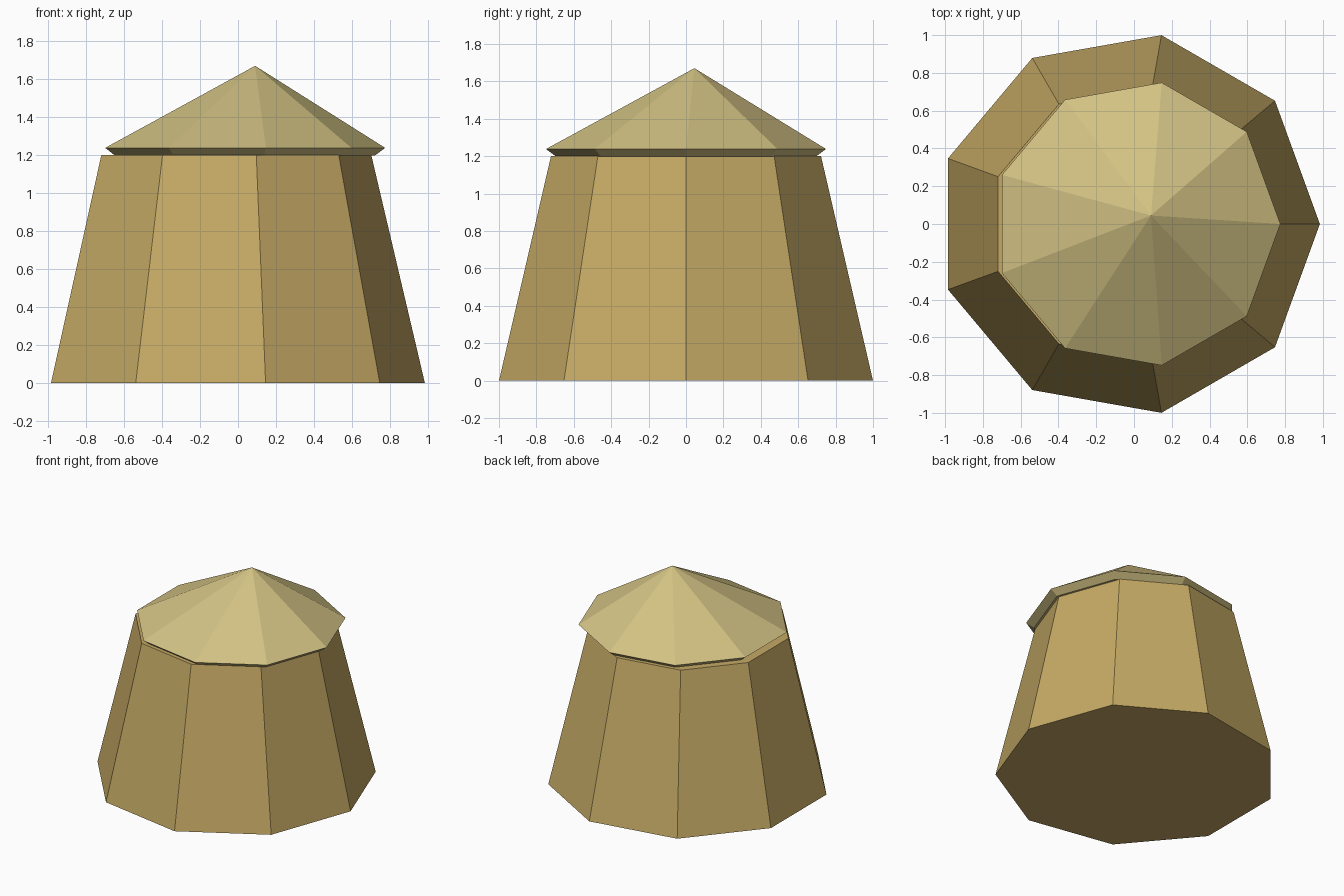
import bpy, bmesh
from math import cos, sin, tau

if "Cube" in bpy.data.objects:
    bpy.data.objects.remove(bpy.data.objects["Cube"])

SIDES = 9


def material(name, rgb):
    mat = bpy.data.materials.new(name)
    mat.diffuse_color = (*rgb, 1)
    mat.use_nodes = True
    mat.node_tree.nodes["Principled BSDF"].inputs["Base Color"].default_value = mat.diffuse_color
    return mat


def loft(name, rings, mat, apex=None):
    """Flat-faced shell through nine-sided rings (centre_x, radius, z), capped or pointed."""
    bm = bmesh.new()
    loops = [[bm.verts.new((cx + r * cos(tau * i / SIDES), r * sin(tau * i / SIDES), z))
              for i in range(SIDES)] for cx, r, z in rings]
    bm.faces.new(loops[0][::-1])
    for low, high in zip(loops, loops[1:]):
        for i in range(SIDES):
            j = (i + 1) % SIDES
            bm.faces.new((low[i], low[j], high[j], high[i]))
    if apex:
        tip = bm.verts.new(apex)
        for i in range(SIDES):
            bm.faces.new((loops[-1][i], loops[-1][(i + 1) % SIDES], tip))
    else:
        bm.faces.new(loops[-1])
    bmesh.ops.recalc_face_normals(bm, faces=bm.faces)
    mesh = bpy.data.meshes.new(name)
    bm.to_mesh(mesh)
    bm.free()
    mesh.materials.append(mat)
    obj = bpy.data.objects.new(name, mesh)
    bpy.context.collection.objects.link(obj)
    return obj


# Tapered nine-sided wall
loft("hut_wall", [(-0.031, 1.015, 0), (-0.031, 0.733, 1.2)],
     material("wall_tan", (0.56, 0.40, 0.13)))

# Overhanging roof with chamfered underside and off-centre peak
loft("hut_roof", [(0.015, 0.705, 1.197), (0.015, 0.76, 1.238)],
     material("roof_straw", (0.65, 0.54, 0.23)), apex=(0.09, 0.045, 1.67))
